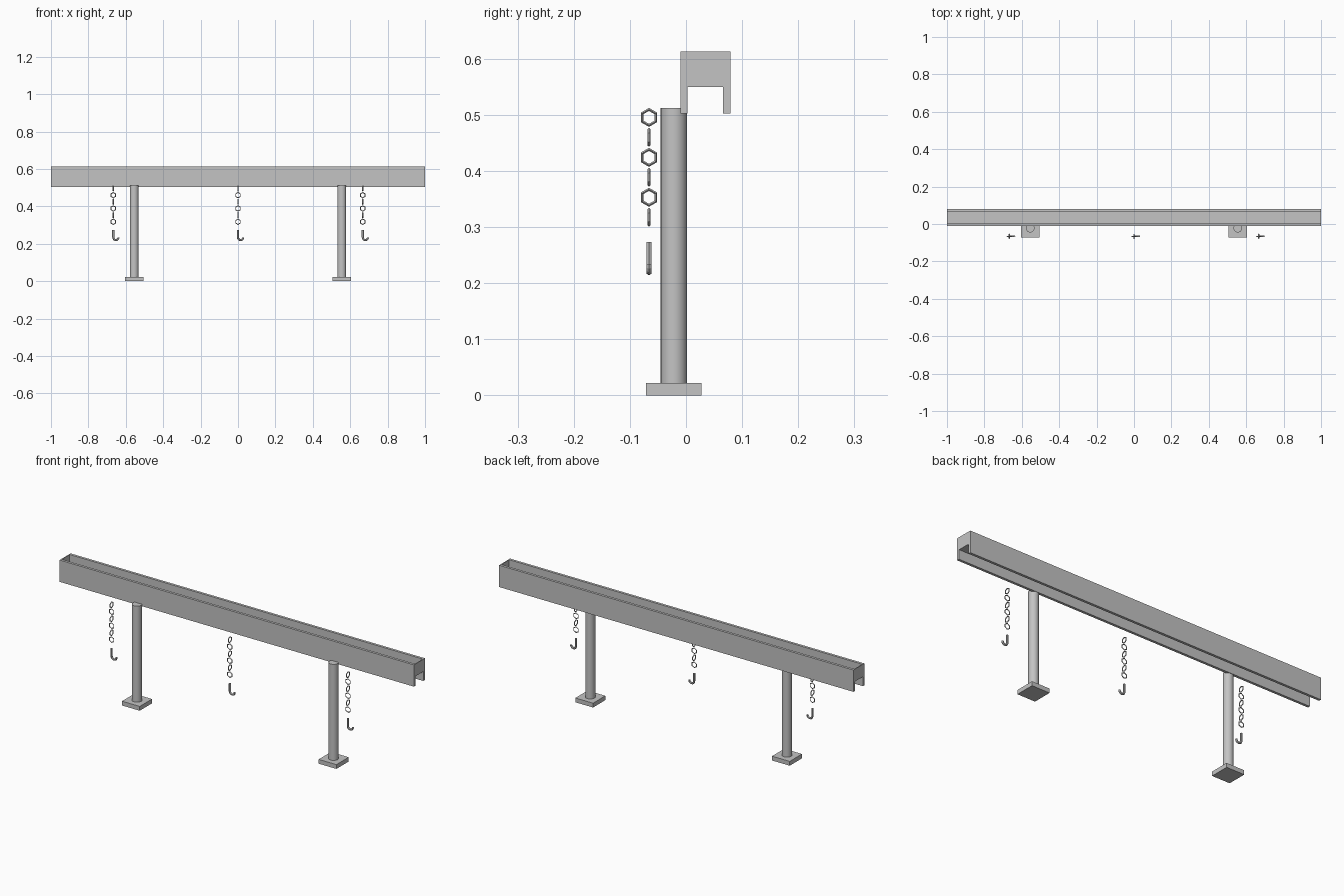
import bpy, bmesh, math
from mathutils import Vector, Matrix

if "Cube" in bpy.data.objects:
    bpy.data.objects.remove(bpy.data.objects["Cube"])

steel = bpy.data.materials.new("grey_steel")
steel.diffuse_color = (0.55, 0.55, 0.55, 1)
steel.use_nodes = True
steel.node_tree.nodes["Principled BSDF"].inputs["Base Color"].default_value = steel.diffuse_color


def finish(name, bm, smooth=False):
    bmesh.ops.recalc_face_normals(bm, faces=bm.faces)
    mesh = bpy.data.meshes.new(name)
    bm.to_mesh(mesh)
    bm.free()
    mesh.materials.append(steel)
    ob = bpy.data.objects.new(name, mesh)
    bpy.context.collection.objects.link(ob)
    if smooth:
        bpy.context.view_layer.objects.active = ob
        ob.select_set(True)
        bpy.ops.object.shade_smooth_by_angle(angle=math.radians(35))
        ob.select_set(False)
    return ob


def box(name, lo, hi):
    lo, hi = Vector(lo), Vector(hi)
    bm = bmesh.new()
    bmesh.ops.create_cube(bm, size=1, matrix=Matrix.Translation((lo + hi) / 2)
                          @ Matrix.Diagonal((*(hi - lo), 1)))
    return finish(name, bm)


def sweep(name, rings, closed):
    """Skin a list of vertex rings into a tube."""
    bm = bmesh.new()
    vs = [[bm.verts.new(p) for p in r] for r in rings]
    n, k = len(vs), len(vs[0])
    for i in range(n if closed else n - 1):
        a, b = vs[i], vs[(i + 1) % n]
        for j in range(k):
            bm.faces.new((a[j], a[(j + 1) % k], b[(j + 1) % k], b[j]))
    if not closed:
        bm.faces.new(vs[0])
        bm.faces.new(vs[-1])
    return finish(name, bm)


# H-section beam, its upper trough closed at both ends
profile = [(-0.01, 0.502), (0.003, 0.502), (0.003, 0.55), (0.066, 0.55),
           (0.066, 0.502), (0.079, 0.502), (0.079, 0.613), (0.066, 0.613),
           (0.066, 0.563), (0.003, 0.563), (0.003, 0.613), (-0.01, 0.613)]
bm = bmesh.new()
face = bm.faces.new([bm.verts.new((-1, y, z)) for y, z in profile])
ext = bmesh.ops.extrude_face_region(bm, geom=[face], use_keep_orig=True)
bmesh.ops.translate(bm, vec=(2, 0, 0),
                    verts=[v for v in ext["geom"] if isinstance(v, bmesh.types.BMVert)])
finish("beam", bm)
for s in (-1, 1):
    xs = sorted((s * 1.0, s * 0.996))
    box("beam_end_plate", (xs[0], 0.003, 0.563), (xs[1], 0.066, 0.613))

# Posts on square base plates
for x in (-0.555, 0.555):
    box("base_plate", (x - 0.05, -0.071, 0), (x + 0.05, 0.028, 0.022))
    bm = bmesh.new()
    bmesh.ops.create_cone(bm, cap_ends=True, segments=32, radius1=0.0235, radius2=0.0235,
                          depth=0.49, matrix=Matrix.Translation((x, -0.0215, 0.267)))
    finish("post", bm, True)


# Six-sided chain link, standing upright, pointing up
def link(centre, turned):
    rings = []
    for i in range(6):
        a = math.pi / 2 + i * math.pi / 3
        ring = []
        for j in range(4):
            b = j * math.pi / 2
            r = 0.0142 + 0.0027 * math.cos(b)
            u, w, z = r * math.cos(a), 0.003 * math.sin(b), r * math.sin(a)
            ring.append(centre + Vector((u, w, z) if turned else (w, u, z)))
        rings.append(ring)
    sweep("chain_link", rings, True)


# J-shaped hook: straight shank, then a half circle
def hook(x, y):
    rad, tube, cz = 0.0138, 0.0055, 0.2335
    path = [(x, 0.273, 0.0)]
    for i in range(9):
        t = math.pi * i / 8
        path.append((x + rad - rad * math.cos(t), cz - rad * math.sin(t), t))
    rings = []
    for px, pz, t in path:
        out = Vector((-math.cos(t), 0, -math.sin(t)))
        rings.append([Vector((px, y, pz)) + tube * (math.cos(b) * out + math.sin(b) * Vector((0, 1, 0)))
                      for b in (j * math.pi / 3 for j in range(6))])
    sweep("hook", rings, False)


# Three hanging chains with hooks
for x in (-0.667, 0, 0.667):
    for i in range(6):
        link(Vector((x, -0.066, 0.4955 - 0.0356 * i)), i % 2 == 1)
    hook(x, -0.066)
